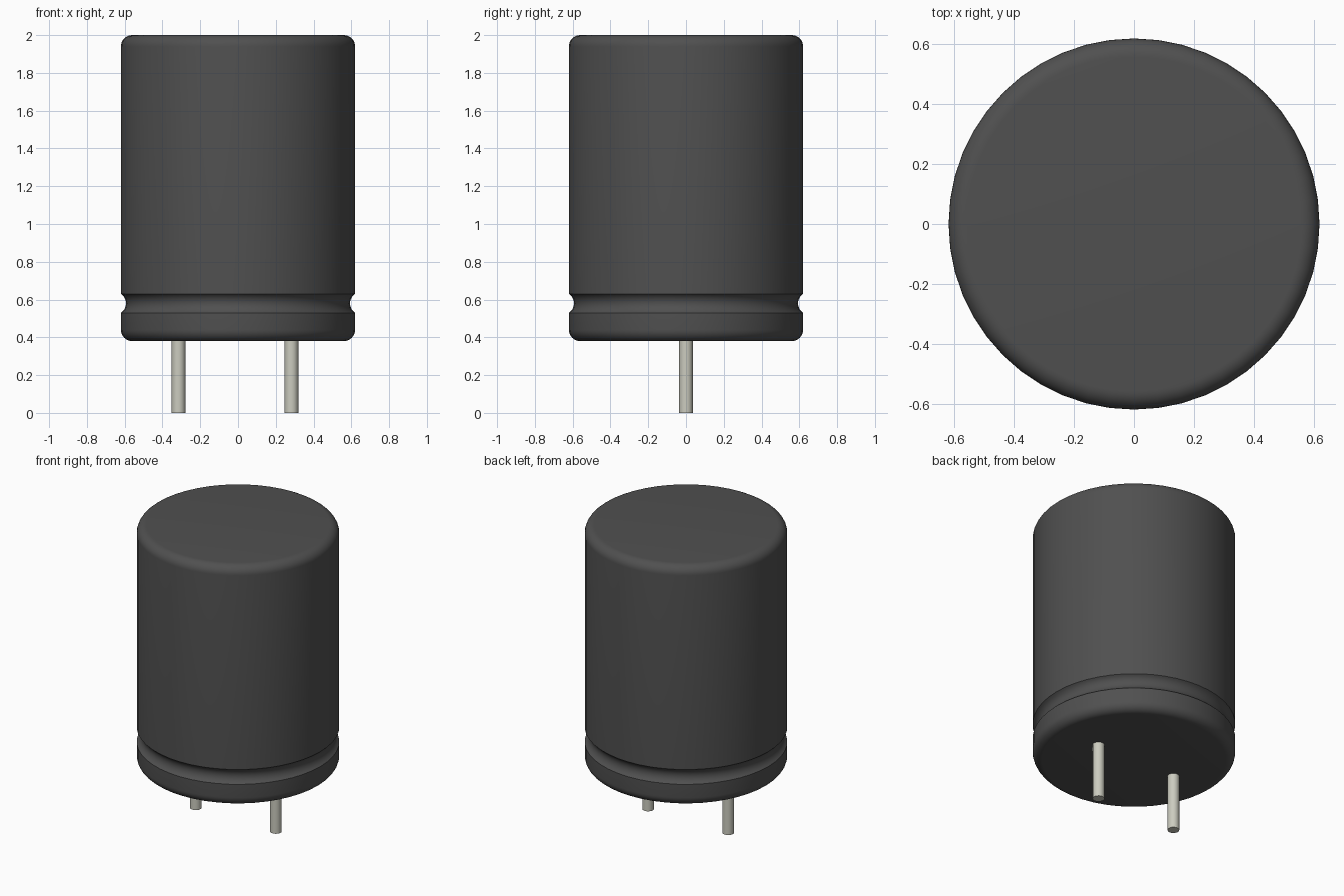
import bpy, bmesh, math

cube = bpy.data.objects.get("Cube")
if cube:
    bpy.data.objects.remove(cube, do_unlink=True)


def material(name, rgb):
    m = bpy.data.materials.new(name)
    m.use_nodes = True
    m.diffuse_color = (*rgb, 1)
    m.node_tree.nodes["Principled BSDF"].inputs["Base Color"].default_value = (*rgb, 1)
    return m


def arc(cx, cz, r, start, end, steps):
    """Points (radius, height) along an arc, angles in degrees."""
    angles = [math.radians(start + (end - start) * i / steps) for i in range(steps + 1)]
    return [(cx + r * math.cos(a), cz + r * math.sin(a)) for a in angles]


def lathe(name, profile, segments, mat, x=0.0):
    """Revolve a bottom-to-top profile around z and cap both ends."""
    bm = bmesh.new()
    rings = []
    for r, z in profile:
        rings.append([bm.verts.new((r * math.cos(2 * math.pi * i / segments),
                                    r * math.sin(2 * math.pi * i / segments), z))
                      for i in range(segments)])
    for low, high in zip(rings, rings[1:]):
        for i in range(segments):
            j = (i + 1) % segments
            bm.faces.new((low[i], low[j], high[j], high[i]))
    bm.faces.new(rings[0][::-1])
    bm.faces.new(rings[-1])
    mesh = bpy.data.meshes.new(name)
    bm.to_mesh(mesh)
    bm.free()
    mesh.materials.append(mat)
    obj = bpy.data.objects.new(name, mesh)
    obj.location.x = x
    bpy.context.collection.objects.link(obj)
    bpy.ops.object.select_all(action='DESELECT')
    obj.select_set(True)
    bpy.context.view_layer.objects.active = obj
    bpy.ops.object.shade_smooth_by_angle(angle=math.radians(30))
    return obj


sleeve = material("dark grey sleeve", (0.08, 0.08, 0.08))
metal = material("pale tin", (0.60, 0.60, 0.52))

# Can: rounded base, crimp groove, rounded top
R, BOTTOM, TOP, FILLET = 0.62, 0.38, 2.0, 0.06
GROOVE_Z, GROOVE_HALF, GROOVE_DEPTH = 0.58, 0.05, 0.027
groove_r = (GROOVE_HALF ** 2 + GROOVE_DEPTH ** 2) / (2 * GROOVE_DEPTH)
half_angle = math.degrees(math.asin(GROOVE_HALF / groove_r))
profile = arc(R - FILLET, BOTTOM + FILLET, FILLET, -90, 0, 8)
profile += arc(R - GROOVE_DEPTH + groove_r, GROOVE_Z, groove_r,
               180 + half_angle, 180 - half_angle, 10)
profile += arc(R - FILLET, TOP - FILLET, FILLET, 0, 90, 8)
lathe("can", profile, 48, sleeve)

# Two wire leads, set slightly off centre
for name, x in (("right_lead", -0.315), ("left_lead", 0.283)):
    lathe(name, [(0.036, 0.0), (0.036, BOTTOM + 0.02)], 24, metal, x)
